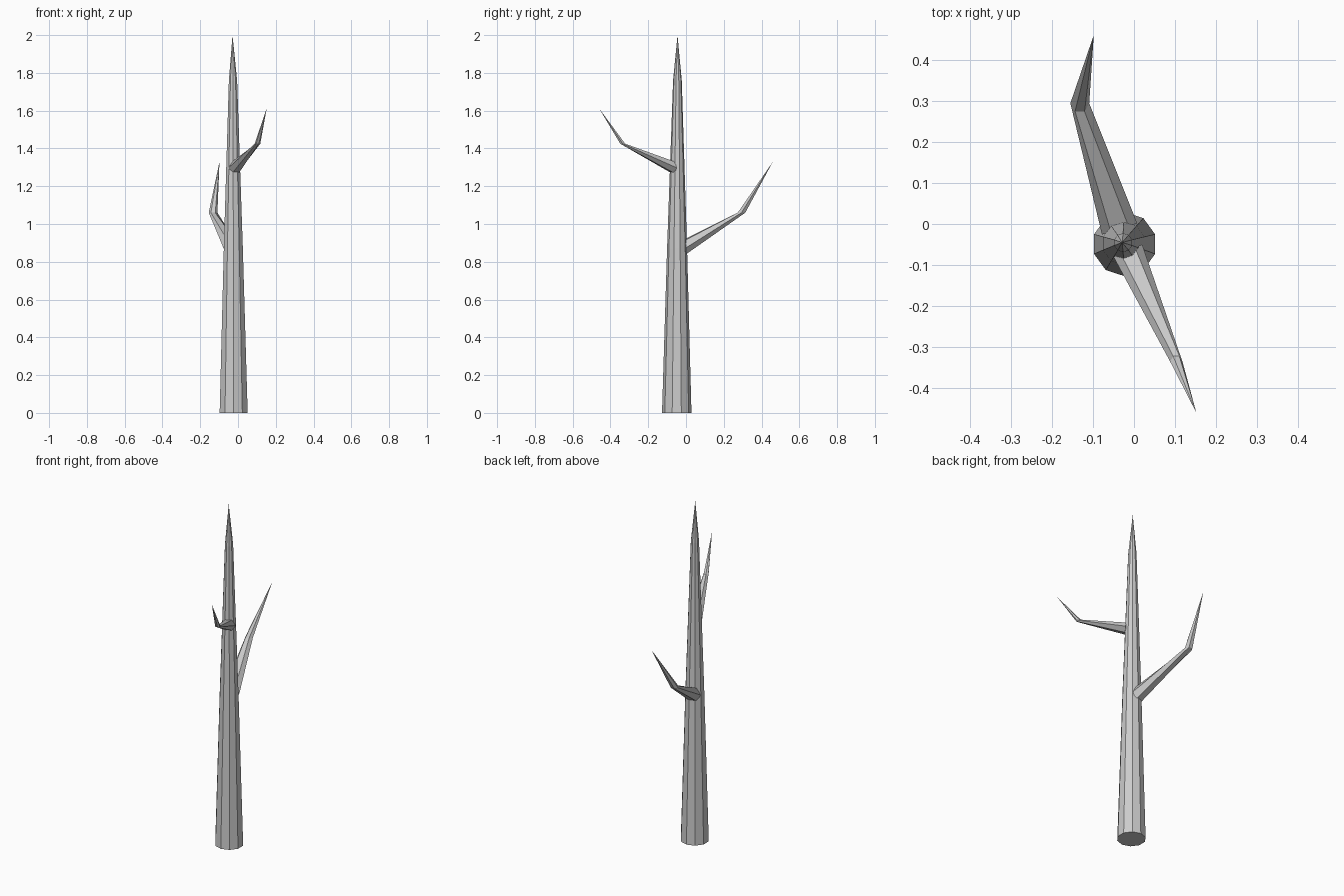
import bpy, math
from mathutils import Vector

if "Cube" in bpy.data.objects:
    bpy.data.objects.remove(bpy.data.objects["Cube"])


def ring(c, u, v, n, start=0.0):
    """n points around c, spanned by half-axes u and v."""
    c, u, v = Vector(c), Vector(u), Vector(v)
    return [c + u * math.cos(start + 2 * math.pi * i / n)
            + v * math.sin(start + 2 * math.pi * i / n) for i in range(n)]


def tapered(name, rings, tip):
    """Skin a row of rings and close it to a pointed tip."""
    n = len(rings[0])
    verts = [p for r in rings for p in r] + [Vector(tip)]
    faces = [list(range(n))[::-1]]
    for k in range(len(rings) - 1):
        for i in range(n):
            j = (i + 1) % n
            faces.append([k * n + i, k * n + j, (k + 1) * n + j, (k + 1) * n + i])
    last = (len(rings) - 1) * n
    faces += [[last + i, last + (i + 1) % n, len(verts) - 1] for i in range(n)]
    me = bpy.data.meshes.new(name)
    me.from_pydata(verts, [], faces)
    me.update()
    ob = bpy.data.objects.new(name, me)
    bpy.context.collection.objects.link(ob)
    return ob


def branch(name, root, root_w, root_h, elbow, elbow_r, tip):
    """Six-sided branch: upright root ring, level elbow ring, pointed tip."""
    root, elbow = Vector(root), Vector(elbow)
    d = elbow - root
    d.z = 0
    d.normalize()
    side = Vector((d.y, -d.x, 0))
    s = 1 if d.y > 0 else -1
    x = Vector((s, 0, 0))                 # the elbow is squared to the x axis
    y = Vector((0, -s, 0))
    return tapered(name, [ring(root, side * root_w, (0, 0, root_h), 6),
                          ring(elbow, x * elbow_r, y * elbow_r, 6)][::1], tip)


# Trunk: ten-sided, tapering to a point
profile = [(0, 0.078), (0.87, 0.053), (1.76, 0.023)]
tapered("trunk", [ring((-0.023 - 0.002 * z, -0.049 + 0.002 * z, z),
                       (r, 0, 0), (0, r, 0), 10, math.radians(18))
                  for z, r in profile], (-0.029, -0.045, 2.0))

# Branches
lower = branch("lower_branch", (-0.035, -0.012, 0.875), 0.045, 0.045,
               (-0.132, 0.294, 1.06), 0.023, (-0.098, 0.46, 1.33))
upper = branch("upper_branch", (-0.015, -0.065, 1.298), 0.038, 0.036,
               (0.103, -0.335, 1.425), 0.015, (0.152, -0.46, 1.612))

# Make all branch faces point outward
import bmesh
for ob in (lower, upper):
    bm = bmesh.new()
    bm.from_mesh(ob.data)
    bmesh.ops.recalc_face_normals(bm, faces=bm.faces)
    bm.to_mesh(ob.data)
    bm.free()
